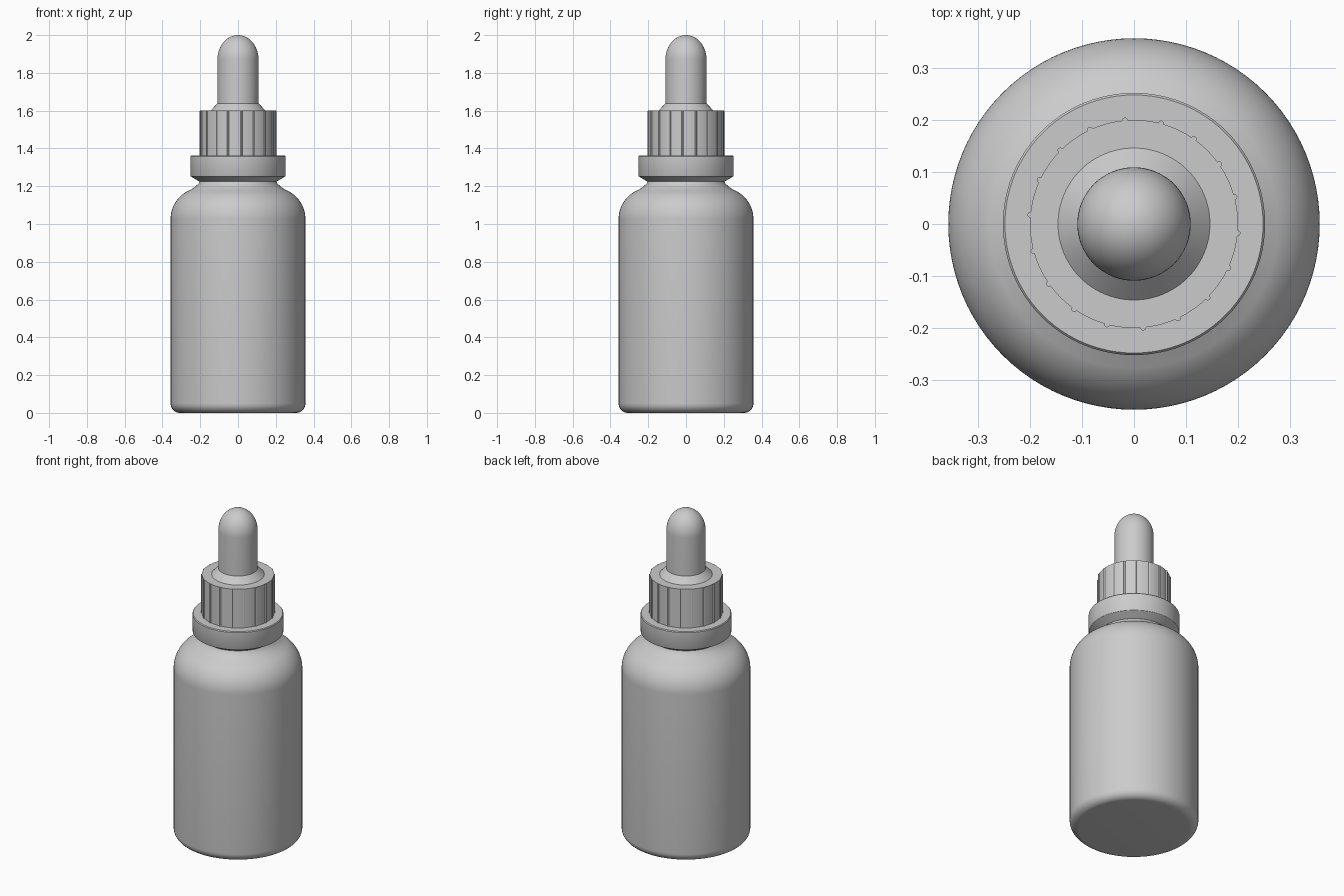
import bpy
import math
from math import sin, cos, pi, radians

if "Cube" in bpy.data.objects:
    bpy.data.objects.remove(bpy.data.objects["Cube"])

SEGMENTS = 96
grey = bpy.data.materials.new("light_grey")
grey.use_nodes = True
grey.diffuse_color = (0.6, 0.6, 0.6, 1)
grey.node_tree.nodes["Principled BSDF"].inputs["Base Color"].default_value = (0.6, 0.6, 0.6, 1)


def arc(cr, cz, rr, rz, start, end, steps=10):
    """Elliptical arc of (radius, height) points."""
    angles = [radians(start + (end - start) * i / steps) for i in range(steps + 1)]
    return [(cr + rr * cos(a), cz + rz * sin(a)) for a in angles]


def lathe(name, profile):
    """Revolve a bottom-to-top profile about z, closing both ends."""
    verts, rings, faces = [], [], []
    for r, z in profile:
        rings.append(len(verts))
        for i in range(SEGMENTS):
            a = 2 * pi * i / SEGMENTS
            verts.append((r * cos(a), r * sin(a), z))
    for low, high in zip(rings, rings[1:]):
        for i in range(SEGMENTS):
            j = (i + 1) % SEGMENTS
            faces.append((low + i, low + j, high + j, high + i))
    faces.append(tuple(reversed(range(SEGMENTS))))
    faces.append(tuple(range(rings[-1], rings[-1] + SEGMENTS)))
    mesh = bpy.data.meshes.new(name)
    mesh.from_pydata(verts, [], faces)
    mesh.materials.append(grey)
    obj = bpy.data.objects.new(name, mesh)
    bpy.context.collection.objects.link(obj)
    smooth(obj)
    return obj


def smooth(obj):
    bpy.ops.object.select_all(action="DESELECT")
    obj.select_set(True)
    bpy.context.view_layer.objects.active = obj
    bpy.ops.object.shade_smooth_by_angle(angle=radians(30))


# Bottle: rounded base, straight wall, round shoulder, flare into the neck
lathe("bottle",
      arc(0.307, 0.05, 0.05, 0.05, -90, 0)
      + arc(0.197, 1.025, 0.16, 0.165, 0, 60, 14)
      + [(0.25, 1.182), (0.225, 1.199), (0.208, 1.215), (0.2, 1.235), (0.19, 1.3)])

# Collar with a chamfered underside
lathe("collar", [(0.19, 1.225), (0.205, 1.225), (0.25, 1.252),
                 (0.252, 1.256), (0.252, 1.358), (0.248, 1.363)])

# Screw cap with grip ribs
lathe("cap", [(0.2, 1.355), (0.2, 1.6)])
for k in range(18):
    a = radians(20 * k - 5)
    bpy.ops.mesh.primitive_cylinder_add(
        vertices=12, radius=0.0055, depth=0.235,
        location=(0.2 * cos(a), 0.2 * sin(a), 1.4805))
    rib = bpy.context.object
    rib.name = f"cap_rib_{k + 1}"
    rib.data.materials.append(grey)
    smooth(rib)

# Rubber bulb: flared foot, straight stem and domed top
lathe("bulb_foot", [(0.146, 1.595), (0.146, 1.6), (0.109, 1.638), (0.1, 1.638)])
lathe("bulb", [(0.109, 1.62)] + arc(0, 1.87, 0.109, 0.13, 0, 89, 20))
